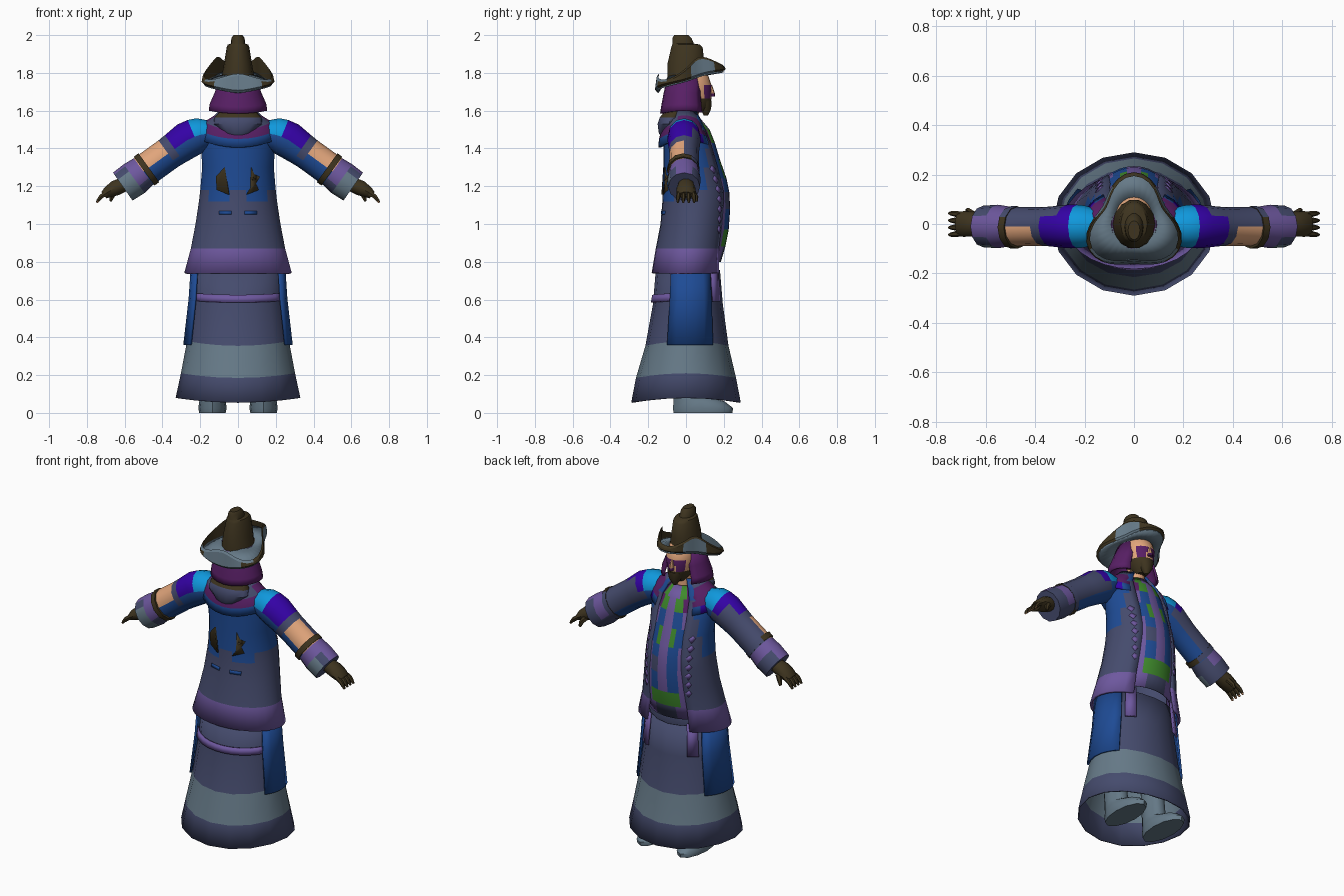
import bpy, bmesh
from math import sin, cos, radians, pi, sqrt
from mathutils import Vector

if "Cube" in bpy.data.objects:
    bpy.data.objects.remove(bpy.data.objects["Cube"])

# Flat colours, given as sRGB hex
COLOURS = {"slate": "454B6D", "grey": "667A88", "brown": "3E341F", "purple": "581F65", "lilac": "6E589F",
           "blue": "1E4B95", "cyan": "0F98DC", "indigo": "3402A6", "skin": "E2A67C", "green": "3F8A2C"}
NAMES = list(COLOURS)
MATS = []
for name, code in COLOURS.items():
    mat = bpy.data.materials.new(name)
    mat.use_nodes = True
    srgb = [int(code[k:k + 2], 16) / 255 for k in (0, 2, 4)]
    lin = [c / 12.92 if c < 0.04 else ((c + 0.055) / 1.055) ** 2.4 for c in srgb]
    mat.diffuse_color = (*lin, 1)
    bsdf = mat.node_tree.nodes["Principled BSDF"]
    bsdf.inputs["Base Color"].default_value = (*lin, 1)
    bsdf.inputs["Roughness"].default_value = 0.9
    MATS.append(mat)


def finish(name, bm, rule, thick=0):
    """Colour the faces by name or by rule(centre, normal) and make the object."""
    bmesh.ops.recalc_face_normals(bm, faces=bm.faces)
    bm.normal_update()
    for f in bm.faces:
        colour = rule if isinstance(rule, str) else rule(f.calc_center_median(), f.normal)
        f.material_index = NAMES.index(colour)
    mesh = bpy.data.meshes.new(name)
    bm.to_mesh(mesh)
    bm.free()
    for m in MATS:
        mesh.materials.append(m)
    ob = bpy.data.objects.new(name, mesh)
    bpy.context.scene.collection.objects.link(ob)
    if thick:
        ob.modifiers.new("thickness", "SOLIDIFY").thickness = thick
    bpy.ops.object.select_all(action="DESELECT")
    ob.select_set(True)
    bpy.context.view_layer.objects.active = ob
    bpy.ops.object.shade_smooth_by_angle(angle=radians(40))


def loft(name, rings, rule, closed=True, caps=True, thick=0):
    bm = bmesh.new()
    vs = [[bm.verts.new(p) for p in ring] for ring in rings]
    n = len(vs[0])
    for a, b in zip(vs, vs[1:]):
        for j in range(n if closed else n - 1):
            k = (j + 1) % n
            bm.faces.new((a[j], a[k], b[k], b[j]))
    if closed and caps:
        bm.faces.new(vs[0])
        bm.faces.new(vs[-1])
    finish(name, bm, rule, thick)


def hoops(rows, n=16, start=0, end=360, sag=0):
    """Level elliptical rings or arcs from rows of (z, centre y, x radius, y radius)."""
    full = end - start == 360
    angles = [radians(start + (end - start) * j / (n if full else n - 1)) for j in range(n)]
    return [[Vector((rx * cos(a), cy + ry * sin(a), z - sag * sin(a) ** 2)) for a in angles]
            for z, cy, rx, ry in rows]


def tube(name, path, rule, side=1, n=10):
    """Tube along (x, y, z, in-plane radius, y radius), mirrored by side."""
    rings = []
    pts = [Vector(p[:3]) for p in path]
    for i, p in enumerate(path):
        d = (pts[min(i + 1, len(pts) - 1)] - pts[max(i - 1, 0)]).normalized()
        up = Vector((-d.z, 0, d.x)).normalized()
        ring = []
        for j in range(n):
            a = 2 * pi * j / n
            q = pts[i] + up * p[3] * sin(a) + Vector((0, p[4] * cos(a), 0))
            ring.append((q.x * side, q.y, q.z))
        rings.append(ring)
    loft(name, rings, rule)


# Long skirt with a grey band
SKIRT = [(.08, 0, .33, .29), (.21, 0, .302, .265), (.38, .005, .27, .22), (.6, .01, .24, .185), (.78, .01, .22, .17)]
loft("skirt", hoops(SKIRT, 16, sag=.025), lambda c, n: "grey" if .18 < c.z < .36 else "slate", caps=False, thick=.008)
for side, tag in ((1, "left"), (-1, "right")):
    a, b = (-28, 38) if side > 0 else (142, 208)
    loft(tag + "_side_panel", hoops([(.36, .005, .29, .225), (.6, .01, .262, .205), (.78, .01, .25, .19)], 6, a, b),
         "blue", closed=False, thick=.012)
    a, b = (42, 58) if side > 0 else (122, 138)
    loft(tag + "_front_tab", hoops([(.59, .01, .255, .205), (.78, .01, .235, .19)], 3, a, b),
         "lilac", closed=False, thick=.012)
loft("back_strip", hoops([(.595, .01, .252, .197), (.635, .01, .246, .19)], 12, 202, 338, sag=.01), "lilac",
     closed=False, thick=.01)

# Boots
for side, tag in ((1, "left"), (-1, "right")):
    boot = [(0, .09, .07, .155), (.025, .09, .075, .16), (.06, .07, .07, .135), (.1, .01, .055, .08), (.34, -.01, .06, .07)]
    rings = [[p + Vector((side * .135, 0, 0)) for p in r] for r in hoops(boot, 12)]
    loft(tag + "_boot", rings, "grey")

# Shirt front and sash under the coat
SHIRT = [(.8, .02, .2, .165), (.88, .03, .19, .178), (.97, .04, .185, .186), (1.08, .05, .175, .184),
         (1.17, .05, .17, .179), (1.24, .045, .168, .17), (1.34, .03, .165, .15), (1.43, .02, .15, .133),
         (1.5, .01, .12, .115), (1.56, 0, .07, .075)]


def shirt_rule(c, n):
    x = abs(c.x)
    if c.z < .97:
        return "green" if c.z > .88 and x < .1 else "lilac" if x > .08 else "slate"
    if x < .03:
        return "lilac"
    if 1.24 < c.z < 1.34 or c.z > 1.43:
        return "green" if x < .062 else "purple" if c.z > 1.43 else "blue"
    if x > .085:
        return "lilac"
    return "slate" if 1.08 < c.z < 1.17 and c.x > 0 else "blue"


loft("shirt", hoops(SHIRT, 17, 10, 170), shirt_rule, closed=False, thick=.006)

# Open long coat with a lilac hem
COAT = [(.74, .01, .285, .192), (.87, .02, .25, .18), (1.0, .04, .225, .175), (1.12, .05, .207, .175),
        (1.18, .05, .2, .172), (1.3, .035, .19, .155), (1.4, .02, .195, .14), (1.5, 0, .18, .12),
        (1.56, -.01, .13, .1), (1.6, -.01, .08, .075)]


def coat_rule(c, n):
    if c.z < .87:
        return "lilac"
    if c.z > 1.18 and c.y < .1 or c.z > 1.12 and c.y < .02 and .06 < abs(c.x) < .14:
        return "blue"
    return "slate"


loft("coat", hoops(COAT, 25, 121, 419), coat_rule, closed=False, thick=.014)


def coat_y(x, z, sign):
    for lo, hi in zip(COAT, COAT[1:]):
        if lo[0] <= z <= hi[0]:
            t = (z - lo[0]) / (hi[0] - lo[0])
            cy, rx, ry = [lo[k] + t * (hi[k] - lo[k]) for k in (1, 2, 3)]
            return cy + sign * (ry * sqrt(max(0, 1 - (x / rx) ** 2)) + .004)


def patch(name, outline, colour, sign):
    """Thin plate that follows the coat; sign picks its front or back."""
    bm = bmesh.new()
    bm.faces.new([bm.verts.new((x, coat_y(x, z, sign), z)) for x, z in outline])
    bmesh.ops.triangulate(bm, faces=bm.faces)
    finish(name, bm, colour, .008)


EMBLEM = [(.07, 1.3), (.085, 1.265), (.076, 1.23), (.115, 1.25), (.095, 1.215), (.11, 1.18), (.045, 1.155), (.068, 1.19)]
for side, tag in ((1, "left"), (-1, "right")):
    patch(tag + "_back_emblem", [(x * side, z) for x, z in EMBLEM], "brown", -1)
    patch(tag + "_back_dash", [(side * x, z) for x, z in ((.035, 1.05), (.1, 1.05), (.1, 1.07), (.035, 1.07))], "blue", -1)
    for k in range(7):
        z = .95 + .053 * k
        kite = [(.142, z), (.157, z + .024), (.145, z + .042), (.127, z + .024)]
        patch(f"{tag}_toggle_{k}", [(x * side, h) for x, h in kite], "lilac", 1)


# Shoulder mantle, cowl and neck
def mantle_rule(c, n):
    s = (c.y / .65) ** 2
    level = c.z + .045 * s / (s + c.x ** 2)
    if level < 1.472:
        return "cyan" if abs(c.x) > .07 else "blue"
    if level < 1.515:
        return "indigo" if abs(c.x) > .17 else "blue"
    return "purple" if level < 1.56 else "slate"


loft("mantle", hoops([(1.45, 0, .215, .147), (1.495, -.005, .208, .138), (1.54, -.01, .18, .122), (1.575, -.01, .125, .11),
                      (1.61, -.01, .09, .09)], 21, 125, 415, sag=.045), mantle_rule, closed=False, thick=.014)
loft("cowl", hoops([(1.45, -.1, .03, .025), (1.48, -.095, .08, .05), (1.53, -.09, .128, .062), (1.565, -.08, .125, .06),
                    (1.6, -.06, .09, .05)], 14), lambda c, n: "brown" if c.z > 1.57 else "slate")
loft("neck", hoops([(1.46, .03, .055, .06), (1.56, .01, .05, .055), (1.66, .02, .05, .055)], 12), "skin")


# Sleeves, straps, gloves
def sleeve_rule(c, n):
    reach = (abs(c.x) - .2) * .85 - (c.z - 1.475) * .53
    if reach > .42:
        return "grey" if n.z < .3 and n.y < 0 else "lilac" if n.z > .3 and abs(n.y) < .6 else "slate"
    if reach > .36:
        return "lilac" if n.z > -.3 else "slate"
    if reach < .032:
        return "cyan" if n.z > -.1 else "blue"
    if reach < .15:
        return "indigo" if n.z > .1 and (n.y < .3 or reach < .08) else "blue" if n.y < .2 or n.z < -.4 else "slate"
    if n.z < -.35:
        return "blue"
    if n.y < -.2:
        return "slate" if reach < .2 else "skin" if n.z > -.05 else "blue"
    return "slate"


SLEEVE = [(.15, -.01, 1.48, .07, .07), (.2, -.01, 1.472, .09, .085), (.23, -.01, 1.462, .096, .088),
          (.27, -.01, 1.443, .098, .088), (.335, -.01, 1.397, .09, .081), (.37, -.01, 1.372, .087, .078),
          (.5, -.01, 1.278, .087, .08), (.55, -.01, 1.24, .094, .088), (.61, -.01, 1.198, .09, .084)]
for side, tag in ((1, "left"), (-1, "right")):
    tube(tag + "_sleeve", SLEEVE, sleeve_rule, side, 12)
    tube(tag + "_arm_strap", [(.472, -.014, 1.298, .094, .086), (.497, -.014, 1.28, .094, .086)],
         lambda c, n: "brown" if n.y < .4 else "slate", side, 12)
    tube(tag + "_glove", [(.59, 0, 1.215, .04, .04), (.65, 0, 1.19, .043, .05), (.69, 0, 1.168, .032, .052),
                          (.71, 0, 1.152, .022, .046)], "brown", side)
    for k in range(4):
        y = -.036 + .024 * k
        tube(f"{tag}_finger_{k}", [(.69, y, 1.168, .015, .013), (.725, y * 1.15, 1.145, .013, .012),
                                   (.743, y * 1.2, 1.122, .009, .008), (.748, y * 1.2, 1.113, .005, .005)],
             lambda c, n: "skin" if c.z < 1.119 else "brown", side, 6)
    tube(tag + "_thumb", [(.645, .035, 1.175, .018, .016), (.668, .052, 1.145, .014, .013),
                          (.675, .056, 1.12, .008, .008)], "brown", side, 6)


# Head with mask, nose and beard
def face_rule(c, n):
    if c.z < 1.665:
        return "brown"
    return "purple" if c.z < 1.74 and .012 < abs(c.x) < .06 else "skin"


loft("head", hoops([(1.59, .06, .03, .03), (1.62, .055, .055, .07), (1.665, .045, .072, .09), (1.7, .04, .08, .095),
                    (1.735, .04, .082, .095), (1.78, .03, .08, .09), (1.83, .02, .05, .06)], 20), face_rule)
loft("beard", hoops([(1.575, .105, .012, .012), (1.61, .105, .035, .03), (1.655, .1, .05, .036)], 10), "brown")
loft("nose", hoops([(1.675, .138, .016, .016), (1.69, .138, .014, .015), (1.735, .13, .007, .008)], 8),
     lambda c, n: "purple" if c.z < 1.7 else "skin")

# Cloth veil, open at the face
loft("veil", hoops([(1.6, -.012, .155, .125), (1.635, -.012, .15, .12), (1.7, -.01, .122, .11), (1.79, 0, .092, .1)],
                   17, 128, 412, sag=.015), "purple", closed=False, thick=.012)

# Three-cornered hat with turned-up flaps
inner, fold, edge = [], [], []
for j in range(36):
    a = 2 * pi * j / 36
    corner = cos(3 * (a - pi / 2))
    flap = (1 - corner) / 2
    r = .168 + .03 * corner + .015 * max(0, -sin(a)) ** 4
    mid = 1.76 + .05 * sin(a) - .012 * max(0, -sin(a)) ** 6
    for ring, rad, z in ((inner, .088, 1.79), (fold, r, mid), (edge, r * (.98 - .04 * flap), mid + .025 + .065 * flap)):
        ring.append(Vector((rad * cos(a), rad * sin(a), z)))


def flap_rule(c, n):
    return "brown" if abs(c.x) > .135 and c.y < .02 or c.y > .155 else "grey"


def spread(ring, rise):
    return [Vector((p.x * 1.06, p.y * 1.06, p.z + rise)) for p in ring]


loft("hat_brim", [inner, fold], "grey", caps=False, thick=.008)
loft("hat_flap_lining", [fold, edge], lambda c, n: "brown" if c.y > -.1 else "grey", caps=False)
loft("hat_flaps", [fold, spread(fold, .01), spread(edge, -.004)], flap_rule, caps=False)
loft("hat_rim", [edge, [p + Vector((0, 0, .008)) for p in edge], spread(edge, -.004)],
     lambda c, n: "grey" if c.y < -.1 else "brown", caps=False)
loft("hat_crown", hoops([(1.77, .0, .088, .1), (1.85, 0, .074, .1), (1.935, .005, .06, .085), (1.95, 0, .054, .075),
                         (1.955, -.015, .038, .058), (1.985, -.022, .035, .052), (2.0, -.025, .024, .038)], 14), "brown")
